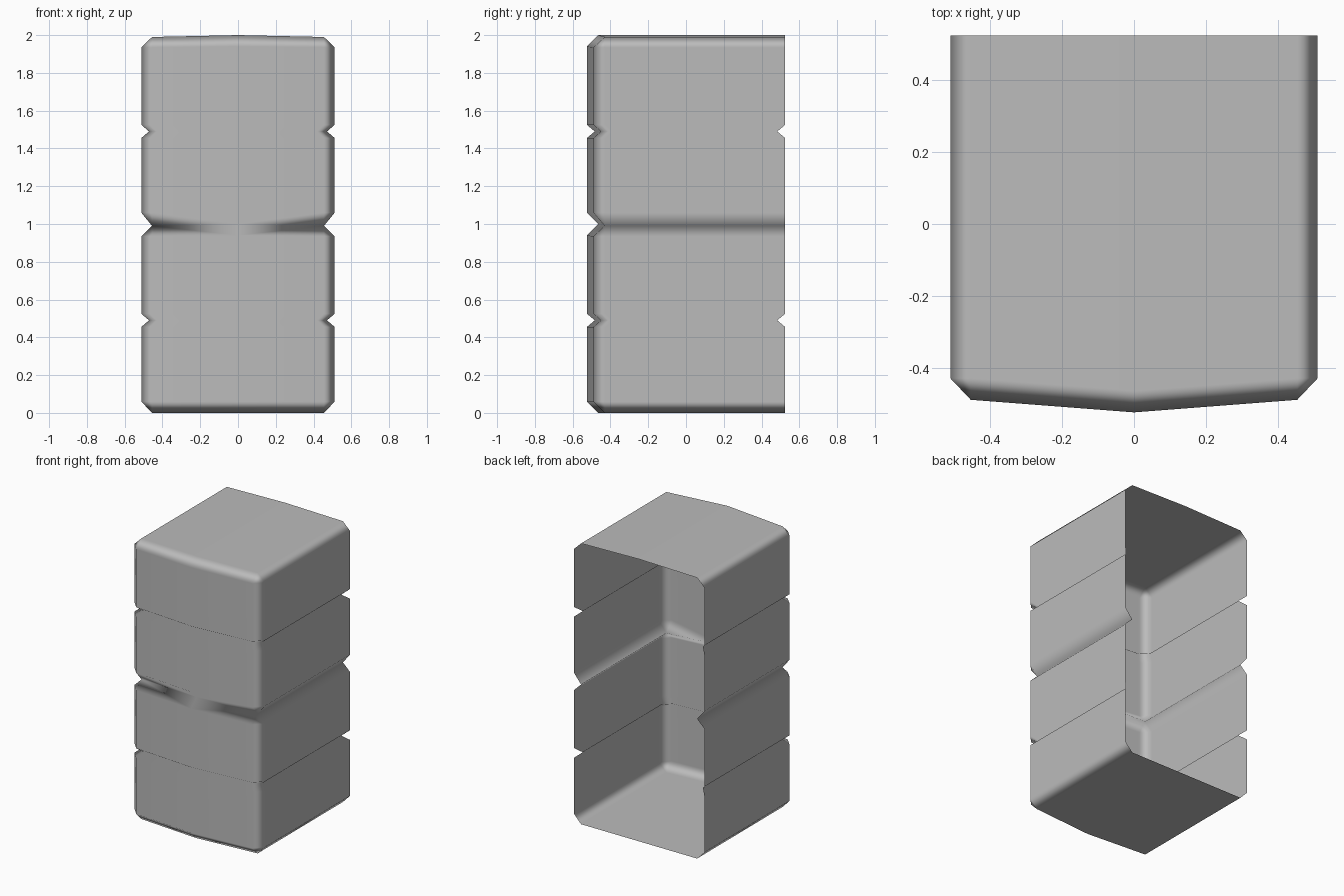
import bpy, bmesh

if "Cube" in bpy.data.objects:
    bpy.data.objects.remove(bpy.data.objects["Cube"], do_unlink=True)

# Plain grey material
grey = bpy.data.materials.new("warm_grey")
grey.use_nodes = True
colour = (0.5, 0.5, 0.5, 1)
grey.diffuse_color = colour
grey.node_tree.nodes["Principled BSDF"].inputs["Base Color"].default_value = colour

# Half outlines, running from the open back, round the corner, to the front centre
BACK = 0.525
full = [(0.512, BACK), (0.512, -0.43), (0.455, -0.49), (0, -BACK)]
inset = [(0.455, BACK), (0.455, -0.43), (0.455, -0.43), (0, -0.465)]
pinched = [(x * 0.92, y * 0.92) for x, y in full]

# Levels of the wall: outline, height at the side, height at the centre
levels = [(inset, 0, 0)]
for base in (0, 1):
    levels += [(full, base + 0.06, base + 0.06),
               (full, base + 0.455, base + 0.455),
               (pinched, base + 0.49, base + 0.49),
               (full, base + 0.525, base + 0.525),
               (full, base + 0.935, base + 0.94),
               (inset, base + 0.99, base + 1)]

bm = bmesh.new()
rings = [[bm.verts.new((x, y, side if x else centre)) for x, y in outline]
         for outline, side, centre in levels]

# Folded side and front walls
for low, high in zip(rings, rings[1:]):
    for k in range(3):
        bm.faces.new((low[k + 1], low[k], high[k], high[k + 1]))

# Floor and roof panels
floor_back = bm.verts.new((0, BACK, 0))
roof_back = bm.verts.new((0, BACK, 2))
low, high = rings[0], rings[-1]
bm.faces.new((floor_back, low[0], low[1], low[3]))
bm.faces.new((roof_back, high[3], high[1], high[0]))
bmesh.ops.remove_doubles(bm, verts=bm.verts, dist=0.0001)
for face in bm.faces:
    face.smooth = True

mesh = bpy.data.meshes.new("pleated_shell")
bm.to_mesh(mesh)
bm.free()
mesh.materials.append(grey)
shell = bpy.data.objects.new("pleated_shell", mesh)
bpy.context.collection.objects.link(shell)

# Mirror the half shell, then let the large panels govern the shading
mirror = shell.modifiers.new("mirror", 'MIRROR')
mirror.use_clip = True
weighted = shell.modifiers.new("panel_shading", 'WEIGHTED_NORMAL')
weighted.weight = 100
